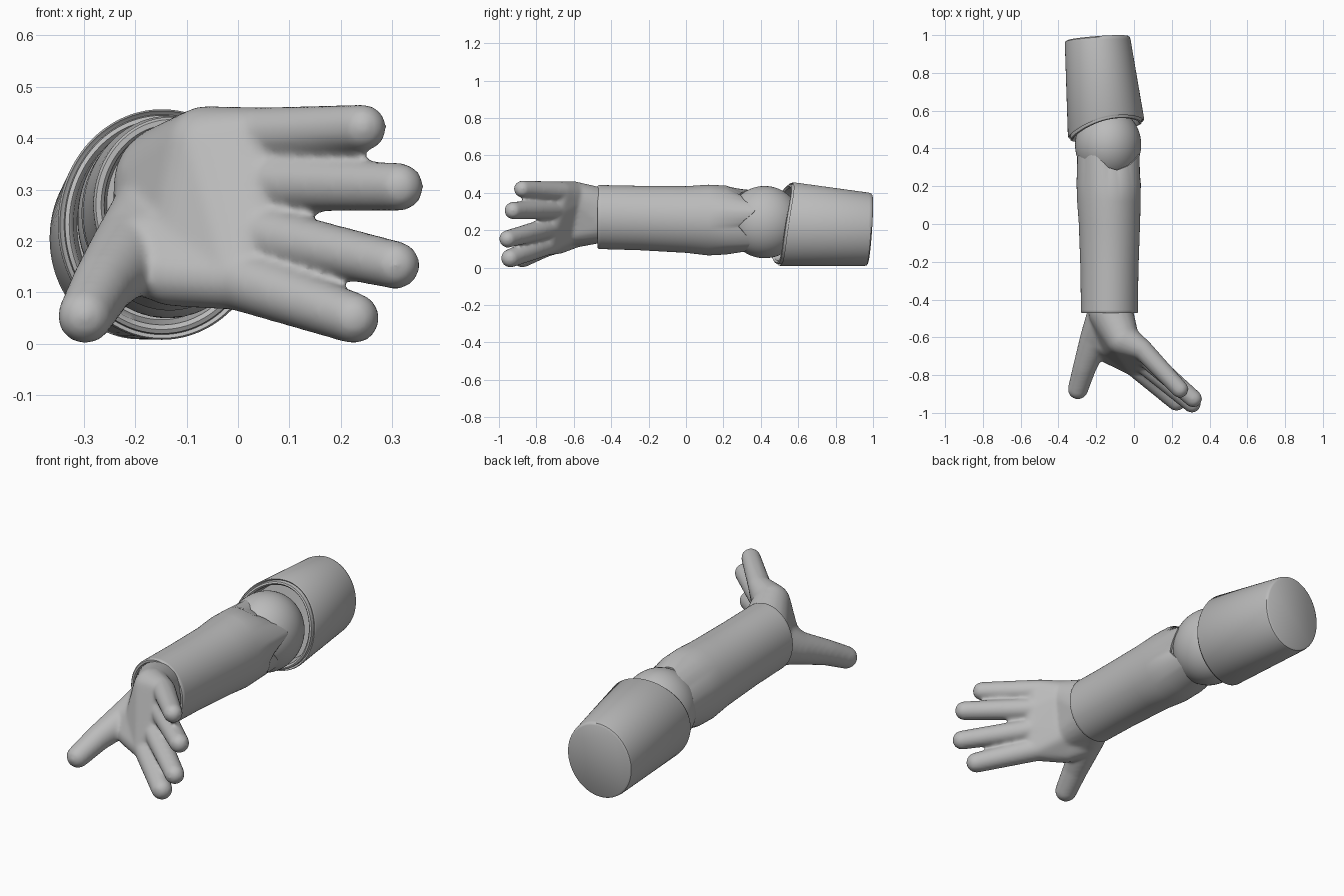
import bpy, bmesh, math
from mathutils import Vector, Matrix

if "Cube" in bpy.data.objects:
    bpy.data.objects.remove(bpy.data.objects["Cube"])

GREY = (0.5, 0.5, 0.5, 1)
grey = bpy.data.materials.new("plain_grey")
grey.use_nodes = True
grey.diffuse_color = GREY
bsdf = grey.node_tree.nodes["Principled BSDF"]
bsdf.inputs["Base Color"].default_value = GREY
bsdf.inputs["Roughness"].default_value = 0.6
SEGMENTS = 120


def finish(name, bm, angle=40):
    bmesh.ops.recalc_face_normals(bm, faces=bm.faces)
    mesh = bpy.data.meshes.new(name)
    bm.to_mesh(mesh)
    bm.free()
    mesh.materials.append(grey)
    obj = bpy.data.objects.new(name, mesh)
    bpy.context.collection.objects.link(obj)
    bpy.ops.object.select_all(action="DESELECT")
    obj.select_set(True)
    bpy.context.view_layer.objects.active = obj
    bpy.ops.object.shade_smooth_by_angle(angle=math.radians(angle))
    return obj


def tube(name, rings, scale=lambda y: 1):
    """Loft elliptical rings (y or y(angle), cx, cz, rx, rz) and cap both ends.
    Rings with a varying y are also narrowed by scale(y)."""
    bm = bmesh.new()
    loops = []
    for y, cx, cz, rx, rz in rings:
        loop = []
        for i in range(SEGMENTS):
            a = math.tau * i / SEGMENTS
            depth = y(a) if callable(y) else y
            s = scale(depth) if callable(y) else 1
            loop.append(bm.verts.new((cx + s * rx * math.cos(a), depth,
                                      cz + s * rz * math.sin(a))))
        loops.append(loop)
    for one, two in zip(loops, loops[1:]):
        for i in range(SEGMENTS):
            j = (i + 1) % SEGMENTS
            bm.faces.new((one[i], one[j], two[j], two[i]))
    bm.faces.new(loops[0])
    bm.faces.new(loops[-1])
    return finish(name, bm)


# Upper arm: tapered sleeve with a wavy, stepped cuff and a rounded flat back
def cuff(offset):
    return lambda a: (0.518 + offset + 0.045 * math.cos(a) + 0.033 * math.sin(a)
                      - 0.015 * math.cos(2 * a))


def back(offset):
    return lambda a: 0.983 + offset + 0.012 * (math.cos(a) + math.sin(a))


tube("upper_arm", [
    (cuff(0.06), -0.148, 0.232, 0.165, 0.185),
    (cuff(-0.008), -0.148, 0.232, 0.172, 0.195),
    (cuff(-0.016), -0.148, 0.232, 0.180, 0.204),
    (cuff(-0.012), -0.148, 0.232, 0.188, 0.212),
    (cuff(0.006), -0.148, 0.232, 0.190, 0.214),
    (cuff(0.004), -0.148, 0.232, 0.194, 0.217),
    (cuff(0.0), -0.148, 0.232, 0.198, 0.221),
    (cuff(0.008), -0.148, 0.232, 0.202, 0.224),
    (back(-0.02), -0.192, 0.205, 0.174, 0.196),
    (back(-0.006), -0.193, 0.204, 0.171, 0.193),
    (back(0), -0.193, 0.204, 0.162, 0.184),
])

# Elbow ball
bm = bmesh.new()
bmesh.ops.create_uvsphere(bm, u_segments=64, v_segments=32, radius=1)
bmesh.ops.transform(bm, verts=bm.verts, matrix=Matrix.LocRotScale(
    Vector((-0.137, 0.42, 0.243)), None, Vector((0.175, 0.195, 0.193))))
finish("elbow_ball", bm)

# Forearm: hollow sleeve whose elbow end has pointed prongs, dipping to the ball between them
PRONGS = [(0, 0.31), (17, 0.37), (45, 0.31), (72, 0.285), (92, 0.3), (118, 0.385),
          (140, 0.345), (165, 0.365), (200, 0.34), (250, 0.32), (312, 0.365), (347, 0.28),
          (360, 0.31)]


def prong_edge(a):
    d = math.degrees(a) % 360
    for (a0, y0), (a1, y1) in zip(PRONGS, PRONGS[1:]):
        if d <= a1:
            return y0 + (y1 - y0) * (d - a0) / (a1 - a0)


tube("forearm", [
    (-0.40, -0.13, 0.27, 0.125, 0.145),
    (-0.466, -0.13, 0.27, 0.130, 0.150),
    (-0.472, -0.13, 0.27, 0.136, 0.156),
    (-0.472, -0.13, 0.27, 0.146, 0.166),
    (-0.466, -0.13, 0.27, 0.151, 0.171),
    (-0.455, -0.13, 0.27, 0.151, 0.171),
    (-0.25, -0.13, 0.265, 0.153, 0.172),
    (0.0, -0.13, 0.257, 0.162, 0.178),
    (0.12, -0.133, 0.254, 0.168, 0.189),
    (0.215, -0.134, 0.254, 0.170, 0.184),
    (prong_edge, -0.134, 0.252, 0.171, 0.174),
    (prong_edge, -0.134, 0.252, 0.157, 0.160),
    (0.21, -0.134, 0.252, 0.130, 0.140),
], scale=lambda y: min(1, 0.83 + 1.9 * (y - 0.28)))

# Hand: hulls around spheres (x, y, z, radius), fused and softened
wrist_low = (-0.125, -0.46, 0.25, 0.118)
wrist_high = (-0.125, -0.46, 0.31, 0.118)
heel_low = (-0.10, -0.64, 0.20, 0.08)
heel_high = (-0.06, -0.61, 0.375, 0.088)
thumb_root = (-0.205, -0.60, 0.185, 0.08)
thumb_joint = (-0.262, -0.76, 0.115, 0.062)
thumb_tip = (-0.297, -0.875, 0.054, 0.054)
web = (-0.13, -0.68, 0.135, 0.062)
knuckles = [(0.045, -0.665, 0.405, 0.055), (0.045, -0.69, 0.312, 0.055),
            (0.035, -0.725, 0.215, 0.056), (0.0, -0.745, 0.125, 0.06)]
tips = [(0.243, -0.875, 0.42, 0.046), (0.314, -0.925, 0.305, 0.047),
        (0.307, -0.953, 0.153, 0.047), (0.225, -0.94, 0.05, 0.05)]

hand_bm = bmesh.new()


def hull(*balls):
    part = bmesh.new()
    for x, y, z, r in balls:
        bmesh.ops.create_icosphere(part, subdivisions=3, radius=r,
                                   matrix=Matrix.Translation((x, y, z)))
    points = [v.co.copy() for v in part.verts]
    part.clear()
    for co in points:
        part.verts.new(co)
    bmesh.ops.convex_hull(part, input=part.verts)
    bmesh.ops.delete(part, geom=[v for v in part.verts if not v.link_faces], context="VERTS")
    bmesh.ops.recalc_face_normals(part, faces=part.faces)
    mesh = bpy.data.meshes.new("hull")
    part.to_mesh(mesh)
    part.free()
    hand_bm.from_mesh(mesh)
    bpy.data.meshes.remove(mesh)


hull(wrist_low, wrist_high, heel_low, heel_high)
hull(heel_low, heel_high, *knuckles)
hull(wrist_low, heel_low, thumb_root)
hull(thumb_root, heel_low, web)
hull(web, heel_low, knuckles[3])
hull(thumb_root, thumb_joint)
hull(thumb_joint, thumb_tip)
for knuckle, tip in zip(knuckles, tips):
    hull(knuckle, tip)

hand = finish("hand", hand_bm, 80)
remesh = hand.modifiers.new("fuse", "REMESH")
remesh.mode = "VOXEL"
remesh.voxel_size = 0.009
remesh.use_smooth_shade = True
soften = hand.modifiers.new("soften", "SMOOTH")
soften.factor = 0.5
soften.iterations = 10
